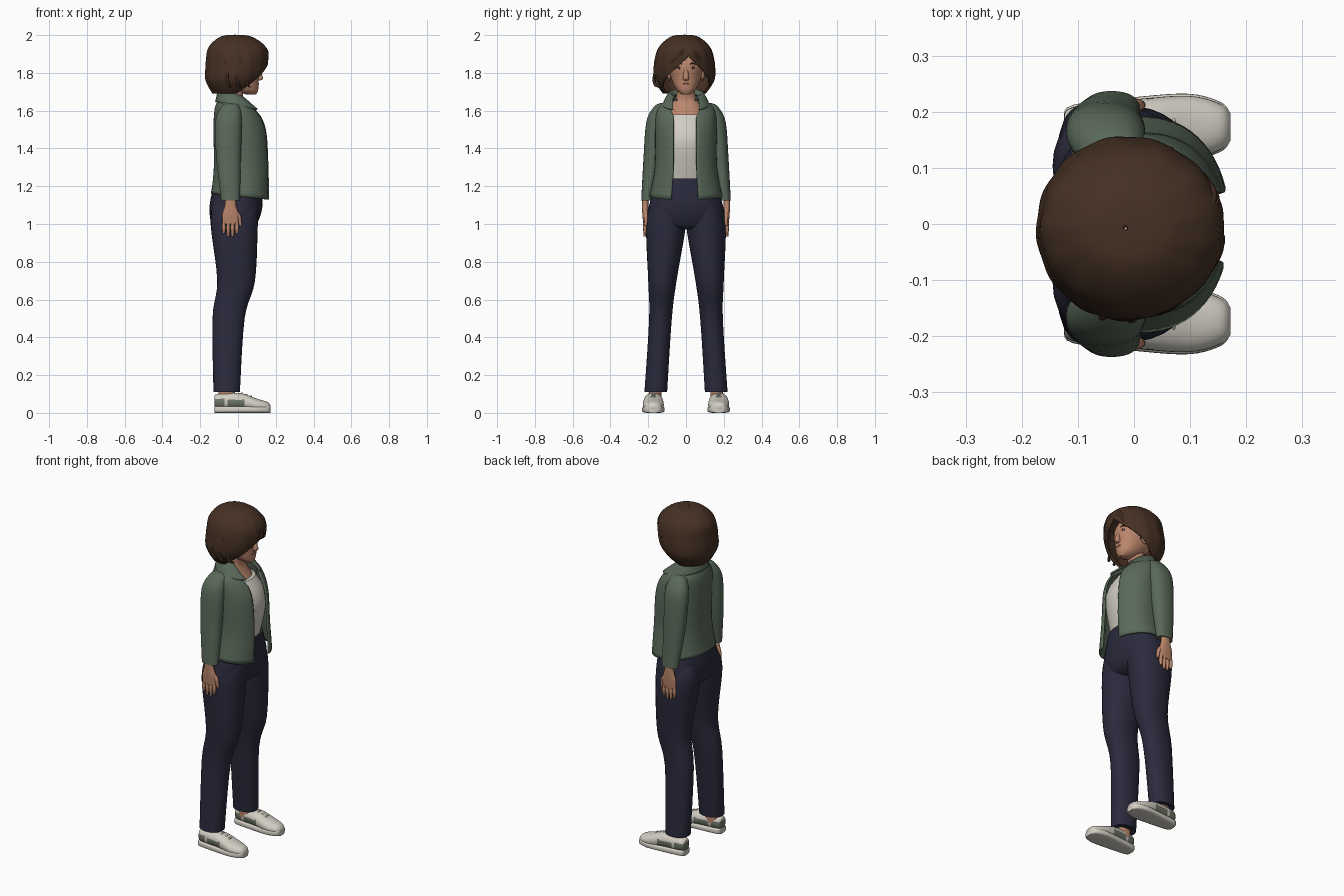
import bpy, bmesh
from math import sin, cos, radians, copysign

if "Cube" in bpy.data.objects:
    bpy.data.objects.remove(bpy.data.objects["Cube"])


def material(name, red, green, blue):
    mat = bpy.data.materials.new(name)
    mat.use_nodes = True
    mat.diffuse_color = (red, green, blue, 1)
    shader = mat.node_tree.nodes["Principled BSDF"]
    shader.inputs["Base Color"].default_value = (red, green, blue, 1)
    return mat


SKIN = material("skin", .5, .24, .15)
HAIR = material("brown hair", .06, .03, .017)
GREEN = material("sage green", .1, .14, .1)
WHITE = material("off white", .64, .61, .54)
NAVY = material("navy cloth", .023, .023, .046)
SUEDE = material("grey green suede", .16, .18, .14)
LIPS = material("lips", .36, .12, .09)
DARK = material("dark eye", .02, .01, .01)


def smooth(obj, mat):
    obj.data.materials.append(mat)
    bpy.ops.object.select_all(action="DESELECT")
    obj.select_set(True)
    bpy.context.view_layer.objects.active = obj
    bpy.ops.object.shade_smooth_by_angle(angle=radians(50))


def spline(rings, steps):
    """Insert smoothly interpolated rings between the given ones."""
    result = []
    for i in range(len(rings) - 1):
        before, start, end = rings[max(i - 1, 0)], rings[i], rings[i + 1]
        after = rings[min(i + 2, len(rings) - 1)]
        for k in range(steps):
            t = k / steps
            ring = []
            for a, b, c, d in zip(before, start, end, after):
                slope_in, slope_out = (c - a) / 2, (d - b) / 2
                ease = t * t * (3 - 2 * t)
                ring.append(b + ease * (c - b) + t * (1 - t) * (slope_in * (1 - t) - slope_out * t))
            result.append(ring)
    return result + [list(rings[-1])]


def power(value, exponent):
    return copysign(abs(value) ** exponent, value)


def loft(name, mat, rings, y=0, side=1, sides=32, steps=5, square=2.2, lengthwise=False,
         gap=None, seam=0, drop=lambda z: 0, ripple=0, thickness=0):
    """Rings: height, centre x, radius x, radius y and, if it varies, centre y.
    Lengthwise lofts swap x and z. A gap gives the half angle left open in front."""
    bm = bmesh.new()
    rows = []
    for along, centre, depth, width, *shift in spline(rings, steps):
        opening = gap(along) if gap else 0
        row = []
        for i in range(sides + bool(gap)):
            angle = radians(seam + opening + (360 - 2 * opening) * i / sides)
            wave = 1 + ripple * sin(13 * angle + 9 * along)
            across = centre + wave * depth * power(cos(angle), 2 / square)
            lateral = sum(shift, y) + wave * width * power(sin(angle), 2 / square)
            height = along - drop(along) * cos(angle)
            spot = (height, side * lateral, across) if lengthwise else (across, side * lateral, height)
            row.append(bm.verts.new(spot))
        rows.append(row)
    for low, high in zip(rows, rows[1:]):
        for i in range(sides):
            j = (i + 1) % len(low)
            bm.faces.new((low[i], low[j], high[j], high[i]))
    if not gap:
        bm.faces.new(rows[0])
        bm.faces.new(rows[-1])
    bmesh.ops.remove_doubles(bm, verts=bm.verts[:], dist=.0003)
    bmesh.ops.recalc_face_normals(bm, faces=bm.faces[:])
    mesh = bpy.data.meshes.new(name)
    bm.to_mesh(mesh)
    bm.free()
    obj = bpy.data.objects.new(name, mesh)
    bpy.context.collection.objects.link(obj)
    smooth(obj, mat)
    if thickness:
        solid = obj.modifiers.new("thickness", "SOLIDIFY")
        solid.thickness, solid.offset = thickness, 0
    return obj


def ball(name, mat, location, scale):
    bpy.ops.mesh.primitive_uv_sphere_add(segments=16, ring_count=10, radius=1, location=location)
    obj = bpy.context.object
    obj.name, obj.scale = name, scale
    smooth(obj, mat)


def strand(name, mat, radius, points, tip=.4):
    curve = bpy.data.curves.new(name, "CURVE")
    curve.dimensions, curve.bevel_depth, curve.bevel_resolution = "3D", radius, 2
    curve.use_fill_caps = True
    line = curve.splines.new("BEZIER")
    line.bezier_points.add(len(points) - 1)
    for knot, point in zip(line.bezier_points, points):
        knot.co = point
        knot.handle_left_type = knot.handle_right_type = "AUTO"
    line.bezier_points[0].radius = line.bezier_points[-1].radius = tip
    curve.materials.append(mat)
    bpy.context.collection.objects.link(bpy.data.objects.new(name, curve))


# Trouser seat
loft("trouser_hips", NAVY, [(.97, -.02, .08, .09), (1, -.02, .12, .2), (1.1, -.01, .14, .195), (1.24, 0, .12, .15)])

for side, label in ((1, "left_"), (-1, "right_")):
    # Trouser leg
    loft(label + "trouser_leg", NAVY, [
        (.11, -.06, .07, .06, .16), (.5, -.05, .085, .06, .135), (.7, -.01, .1, .075, .125),
        (1, -.02, .125, .105, .105), (1.12, -.01, .12, .08, .09)], side=side)

    # Shoe with suede patches, sole, laces and ankle
    shape = [(-.124, .06, .02, .01), (-.11, .06, .04, .035), (.01, .06, .045, .05),
             (.1, .04, .035, .055), (.155, .03, .028, .04), (.172, .03, .01, .02)]
    foot = dict(y=.173, side=side)
    shoe = loft(label + "shoe", WHITE, shape, sides=40, steps=8, lengthwise=True, **foot)
    shoe.data.materials.append(SUEDE)
    for face in shoe.data.polygons:
        x, y, z = face.center
        quarter = -.055 < x < .04 and z < .07 and abs(face.normal.y) > .4
        heel = x < -.075 and z < .075
        face.material_index = int(quarter or heel)
    loft(label + "sole", WHITE, [(x, .018, .018, width + .004) for x, z, height, width in shape],
         square=4, lengthwise=True, **foot)
    for i in range(3):
        x, z = .02 + i * .025, .104 - i * .008
        strand(label + "lace", WHITE, .005, [(x, side * (.173 + d), z - abs(d) / 2) for d in (-.025, 0, .025)])
    loft(label + "ankle", SKIN, [(.06, -.06, .044, .033), (.16, -.06, .044, .033)], y=.163, side=side)

    # Sleeve, palm, fingers and thumb
    loft(label + "sleeve", GREEN, [
        (1.125, -.04, .05, .03, .207), (1.35, -.05, .065, .045, .18), (1.54, -.05, .07, .05, .16),
        (1.62, -.04, .05, .04, .13), (1.64, -.04, .02, .02, .115)], side=side)
    loft(label + "palm", SKIN, [(1, -.04, .04, .01), (1.05, -.04, .044, .015), (1.1, -.04, .03, .017),
                                (1.15, -.04, .028, .017)], y=.216, side=side)
    for i in range(4):
        x, tip = -.075 + .023 * i, .95 - .008 * i * (3 - i)
        strand(label + "finger", SKIN, .011, [(x, side * .217, z) for z in (1.03, .98, tip)], .6)
    strand(label + "thumb", SKIN, .012, [(x, side * .212, z) for x, z in ((-.02, 1.08), (.004, 1.04), (.014, .99))], .6)

# Shirt, chest and neck
loft("shirt", WHITE, [(1.2, 0, .1, .13), (1.4, .018, .13, .14), (1.5, .01, .125, .14), (1.58, -.01, .095, .11)])
loft("neck_and_chest", SKIN, [(1.54, -.01, .1, .12), (1.63, -.03, .065, .08), (1.68, -.02, .046, .05), (1.78, 0, .045, .047)])

# Open jacket and its turned collar
loft("jacket", GREEN, [
    (1.145, .013, .152, .188), (1.3, .02, .143, .16), (1.5, .012, .137, .158),
    (1.6, -.01, .11, .15), (1.65, -.03, .075, .105), (1.68, -.035, .06, .075)],
    sides=56, gap=lambda z: 20 + 230 * max(0, z - 1.57), seam=-2,
    drop=lambda z: .3 * max(0, 1.2 - z), thickness=.01)
loft("jacket_collar", GREEN, [(1.625, 0, .117, .125), (1.69, -.03, .07, .09), (1.67, -.03, .055, .07)],
     sides=40, gap=lambda z: 30 + 200 * (z - 1.62), drop=lambda z: .022, thickness=.008)

# Head and face
loft("head", SKIN, [(1.685, .07, .025, .02), (1.71, .045, .062, .05), (1.77, .01, .1, .078),
                    (1.85, 0, .115, .087), (1.95, -.01, .07, .05)])
loft("nose", SKIN, [(1.76, .108, .01, .012), (1.775, .116, .016, .015), (1.84, .1, .008, .007)])
ball("mouth", LIPS, (.104, 0, 1.742), (.008, .02, .006))
for side, label in ((1, "left_"), (-1, "right_")):
    eye = side * .034
    ball(label + "eye", WHITE, (.1, eye, 1.823), (.01, .015, .006))
    ball(label + "iris", DARK, (.105, eye, 1.823), (.007, .006, .006))
    for name, mat, radius, lift in (("lash", DARK, .0025, 0), ("eyebrow", HAIR, .004, .02)):
        strand(label + name, mat, radius, [
            (.101, eye * 1.5, 1.824 + lift), (.11, eye, 1.831 + lift), (.111, eye / 2, 1.824 + lift)])
    ball(label + "ear", SKIN, (0, side * .088, 1.79), (.022, .01, .034))

# Bob of hair, open around the face
bob = [(1.695, -.035, .095, .108), (1.765, -.02, .145, .153), (1.85, -.005, .157, .153),
       (1.93, -.003, .147, .131), (1.985, -.01, .08, .07), (1.995, -.015, .003, .003)]
loft("hair_bob", HAIR, bob, y=-.008, sides=104, steps=8, square=2, ripple=.008, thickness=.014,
     gap=lambda z: 420 * max(0, 1.885 - z), seam=8)
bob_rings = spline(bob, 12)


def on_hair(degrees, z):
    ring = min(bob_rings, key=lambda r: abs(r[0] - z))
    angle = radians(degrees)
    return ring[1] + ring[2] * cos(angle), ring[3] * sin(angle) - .008, z


# Raised locks: the fringe sweeps from the parting, the rest hang
for sweep in (-50, -38, 34, 46):
    strand("fringe_lock", HAIR, .009, [on_hair(8 + sweep * t, 1.965 - .15 * t) for t in (0, .3, .65, 1)])
for start in range(70, 300, 30):
    strand("hanging_lock", HAIR, .007, [on_hair(start - 12 * t, 1.95 - .2 * t) for t in (0, .3, .65, 1)])
for start in (-105, -85, -65):
    x, y, z = on_hair(start, 1.77)
    strand("curled_end", HAIR, .007, [on_hair(start, 1.82), (x, y - .008, z), (x + .01, y, z - .035), (x + .02, y + .025, z - .045)])
